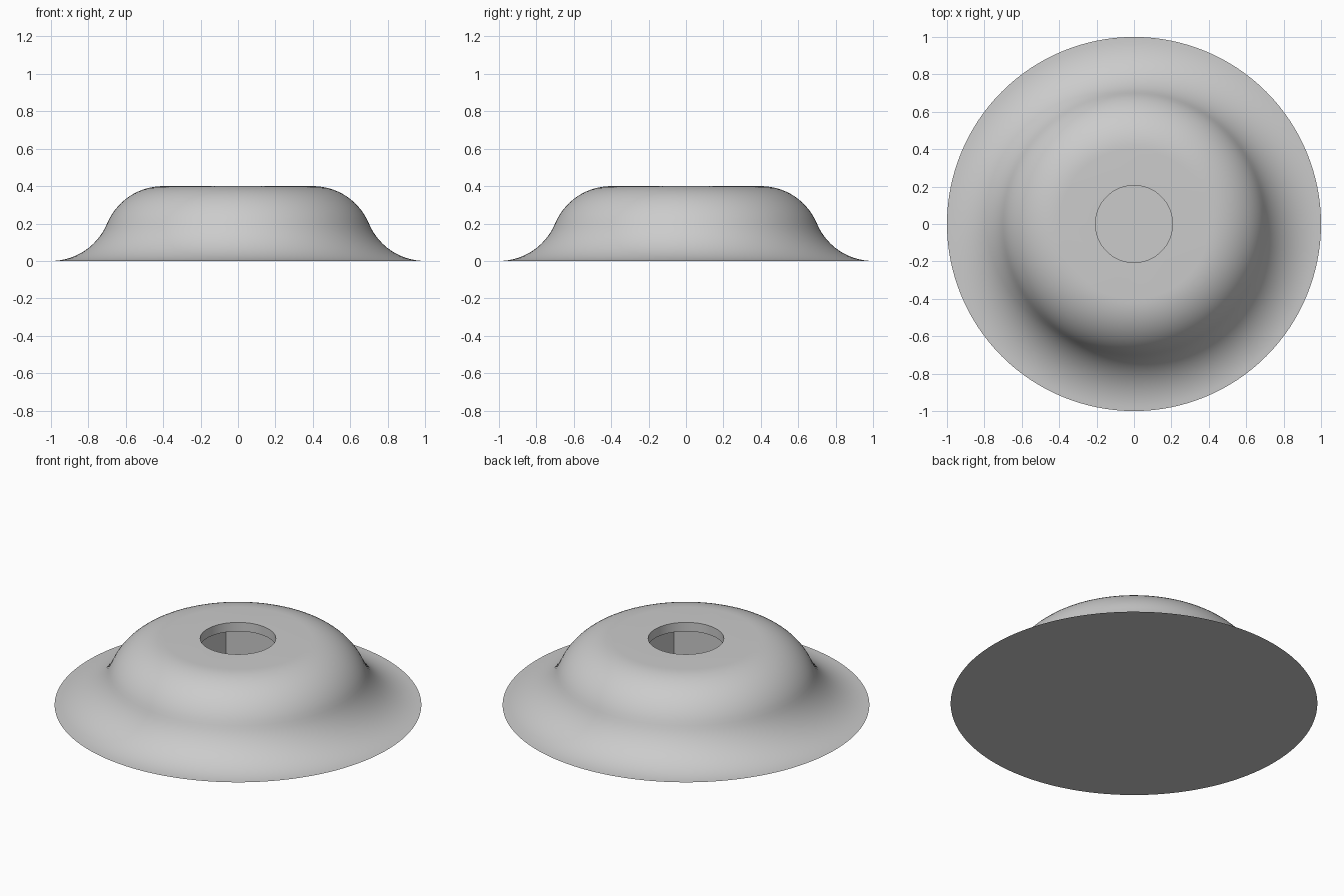
import bpy, bmesh, math

if "Cube" in bpy.data.objects:
    bpy.data.objects.remove(bpy.data.objects["Cube"])

SEGMENTS = 128
grey = bpy.data.materials.new("light grey")
grey.diffuse_color = (0.6, 0.6, 0.6, 1)
grey.use_nodes = True
grey.node_tree.nodes["Principled BSDF"].inputs["Base Color"].default_value = grey.diffuse_color


def arc(cx, cz, r, start, end, steps):
    """Profile points on a circle, angles in degrees."""
    angles = [math.radians(start + (end - start) * i / steps) for i in range(steps + 1)]
    return [(cx + r * math.cos(a), cz + r * math.sin(a)) for a in angles]


def revolve(name, profile):
    """Closed solid turned about z from (radius, height) points, capped at both ends."""
    bm = bmesh.new()
    rings = []
    for r, z in profile:
        rings.append([bm.verts.new((r * math.cos(t), r * math.sin(t), z))
                      for t in (2 * math.pi * i / SEGMENTS for i in range(SEGMENTS))])
    for a, b in zip(rings, rings[1:]):
        for i in range(SEGMENTS):
            j = (i + 1) % SEGMENTS
            bm.faces.new((a[i], a[j], b[j], b[i]))
    bm.faces.new(rings[0])
    bm.faces.new(rings[-1])
    bmesh.ops.recalc_face_normals(bm, faces=bm.faces)
    mesh = bpy.data.meshes.new(name)
    bm.to_mesh(mesh)
    bm.free()
    mesh.materials.append(grey)
    obj = bpy.data.objects.new(name, mesh)
    bpy.context.collection.objects.link(obj)
    return obj


# Domed body: flared concave skirt running into a convex shoulder and flat top
R = 0.325
tilt = math.degrees(math.asin(0.125 / R))
skirt = arc(1.0, R, R, 270, 180 + tilt, 14)
shoulder = arc(0.4, 0.4 - R, R, tilt, 90, 14)
body = revolve("domed_body", [(1.0, 0.0)] + skirt[1:] + shoulder[1:])

# Round opening in the top plate
opening = revolve("opening_cutter", [(0.206, 0.2), (0.206, 0.5)])

# Square chamber inside
bpy.ops.mesh.primitive_cube_add(size=1, location=(0, 0, 0.2))
chamber = bpy.context.object
chamber.name = "chamber_cutter"
chamber.scale = (0.54, 0.54, 0.292)
chamber.data.materials.append(grey)
bpy.context.view_layer.update()

# Cut both out of the body
bpy.ops.object.select_all(action='DESELECT')
body.select_set(True)
bpy.context.view_layer.objects.active = body
for cutter in (chamber, opening):
    mod = body.modifiers.new(cutter.name, 'BOOLEAN')
    mod.operation = 'DIFFERENCE'
    mod.solver = 'EXACT'
    mod.object = cutter
    bpy.ops.object.modifier_apply(modifier=mod.name)
    bpy.data.objects.remove(cutter)

bpy.ops.object.shade_smooth_by_angle(angle=math.radians(30))
